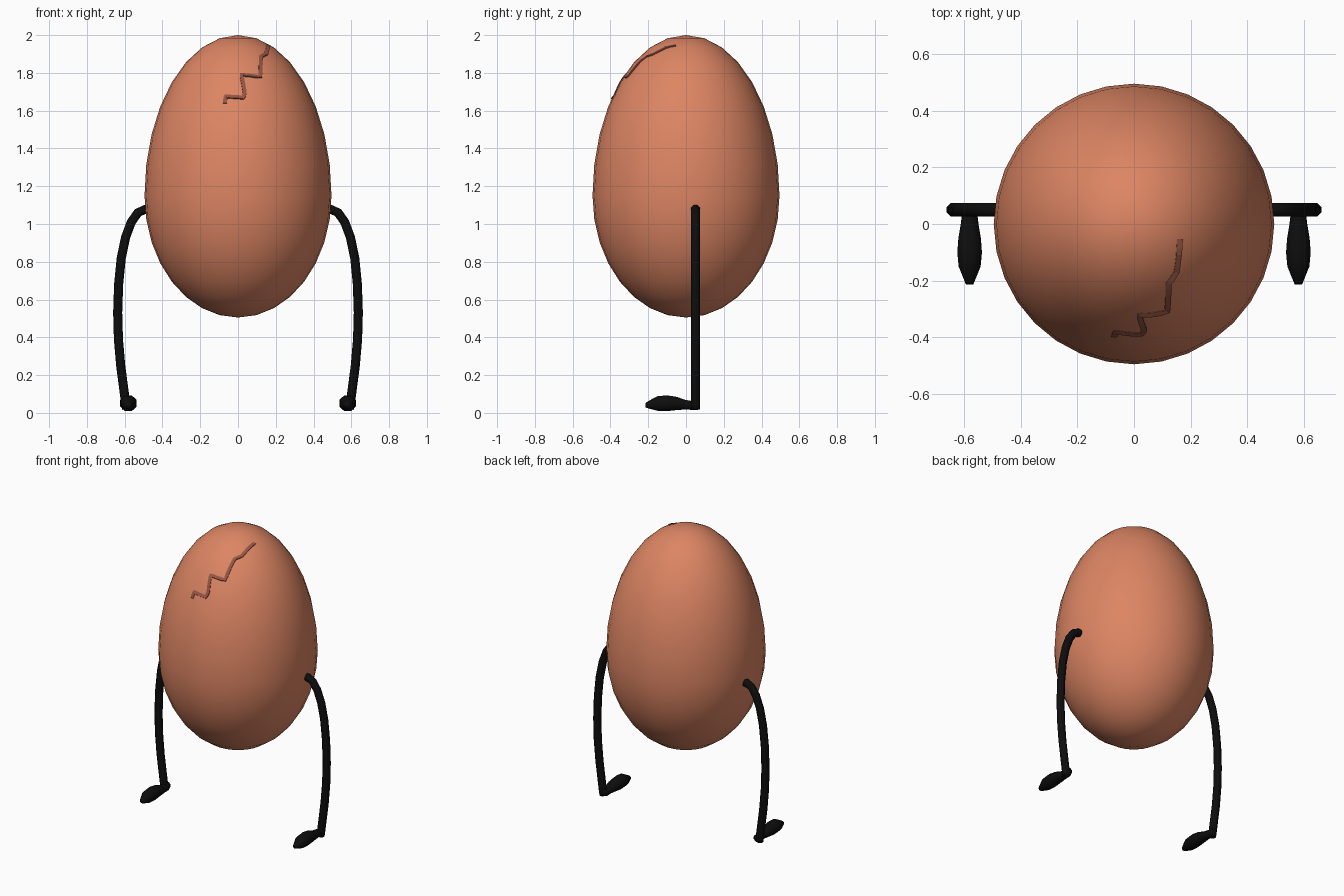
import bpy, bmesh, math
from mathutils import Vector
from mathutils.bvhtree import BVHTree

if "Cube" in bpy.data.objects:
    bpy.data.objects.remove(bpy.data.objects["Cube"])


def material(name, rgb):
    m = bpy.data.materials.new(name)
    m.diffuse_color = (*rgb, 1)
    m.use_nodes = True
    m.node_tree.nodes["Principled BSDF"].inputs["Base Color"].default_value = m.diffuse_color
    return m


SHELL = material("egg_shell", (0.72, 0.235, 0.125))
CRACK = material("crack_brown", (0.30, 0.09, 0.055))
BLACK = material("limb_black", (0.004, 0.004, 0.004))


def finish(bm, name, mat, smooth=True):
    bmesh.ops.recalc_face_normals(bm, faces=bm.faces[:])
    me = bpy.data.meshes.new(name)
    bm.to_mesh(me)
    bm.free()
    me.materials.append(mat)
    for p in me.polygons:
        p.use_smooth = smooth
    ob = bpy.data.objects.new(name, me)
    bpy.context.collection.objects.link(ob)
    return ob


def loft(rings, name, mat, sides=8, smooth=True):
    """Skin elliptical rings given as (centre, half axis u, half axis v)."""
    bm = bmesh.new()
    loops = []
    for c, u, v in rings:
        angles = [math.tau * (i + 0.5) / sides for i in range(sides)]
        loops.append([bm.verts.new(c + u * math.cos(a) + v * math.sin(a)) for a in angles])
    for a, b in zip(loops, loops[1:]):
        for i in range(sides):
            j = (i + 1) % sides
            bm.faces.new((a[i], a[j], b[j], b[i]))
    bm.faces.new(loops[0])
    bm.faces.new(loops[-1])
    return finish(bm, name, mat, smooth)


# Egg body: sphere stretched more above its widest ring than below
WAIST = 1.15
bm = bmesh.new()
bmesh.ops.create_uvsphere(bm, u_segments=32, v_segments=16, radius=1)
for v in bm.verts:
    z = v.co.z
    v.co = (v.co.x * 0.495, v.co.y * 0.495, WAIST + z * (0.85 if z > 0 else 0.645))
shell_tree = BVHTree.FromBMesh(bm)
finish(bm, "egg_body", SHELL)

# Crack: zigzag ribbon laid on the front of the shell
zigzag = [(-0.07, 1.64), (-0.066, 1.68), (0.028, 1.672), (0.036, 1.70), (0.018, 1.795),
          (0.118, 1.782), (0.122, 1.89), (0.15, 1.905), (0.162, 1.948)]


def on_shell(x, z):
    r = 0.495 * math.sqrt(max(0, 1 - ((z - WAIST) / 0.85) ** 2))
    p = Vector((x, -math.sqrt(max(0, r * r - x * x)), z))
    centre = Vector((0, 0, WAIST))
    hit, normal, _, _ = shell_tree.ray_cast(centre, (p - centre).normalized())
    if normal.dot(hit - centre) < 0:
        normal = -normal
    return hit, normal


path = []
for (x0, z0), (x1, z1) in zip(zigzag, zigzag[1:]):
    for k in range(6):
        path.append(on_shell(x0 + (x1 - x0) * k / 6, z0 + (z1 - z0) * k / 6))
path.append(on_shell(*zigzag[-1]))
bm = bmesh.new()
rows = []
for i, (p, n) in enumerate(path):
    t = path[min(i + 1, len(path) - 1)][0] - path[max(i - 1, 0)][0]
    side = t.cross(n).normalized() * 0.0105
    rows.append([bm.verts.new(p + n * 0.004 + side * s) for s in (-1, 1)]
                + [bm.verts.new(p - n * 0.003 + side * s) for s in (1, -1)])
for a, b in zip(rows, rows[1:]):
    for i in range(4):
        j = (i + 1) % 4
        bm.faces.new((a[i], a[j], b[j], b[i]))
bm.faces.new(rows[0])
bm.faces.new(rows[-1])
finish(bm, "crack", CRACK, False)

# Bowed legs (x, z) and feet (y, z, half width, half height), one per side
leg_path = [(0.455, 1.075), (0.495, 1.076), (0.53, 1.06), (0.565, 1.01), (0.595, 0.93),
            (0.618, 0.82), (0.632, 0.68), (0.637, 0.53), (0.633, 0.39), (0.621, 0.25),
            (0.604, 0.12), (0.594, 0.045), (0.59, 0.02)]
foot_path = [(0.072, 0.045, 0.018, 0.022), (0.045, 0.038, 0.028, 0.025),
             (0.0, 0.043, 0.034, 0.027), (-0.05, 0.05, 0.043, 0.038),
             (-0.10, 0.051, 0.047, 0.045), (-0.15, 0.05, 0.042, 0.042),
             (-0.20, 0.043, 0.02, 0.021), (-0.214, 0.041, 0.014, 0.013)]
for s, label in ((-1, "left"), (1, "right")):
    pts = [Vector((s * x, 0.05, z)) for x, z in leg_path]
    rings = []
    for i, p in enumerate(pts):
        t = (pts[min(i + 1, len(pts) - 1)] - pts[max(i - 1, 0)]).normalized()
        y_axis = Vector((0, 1, 0))
        rings.append((p, y_axis * 0.026, t.cross(y_axis) * 0.026))
    loft(rings, label + "_leg", BLACK)
    loft([(Vector((s * 0.58, y, z)), Vector((w, 0, 0)), Vector((0, 0, h)))
          for y, z, w, h in foot_path], label + "_foot", BLACK)
